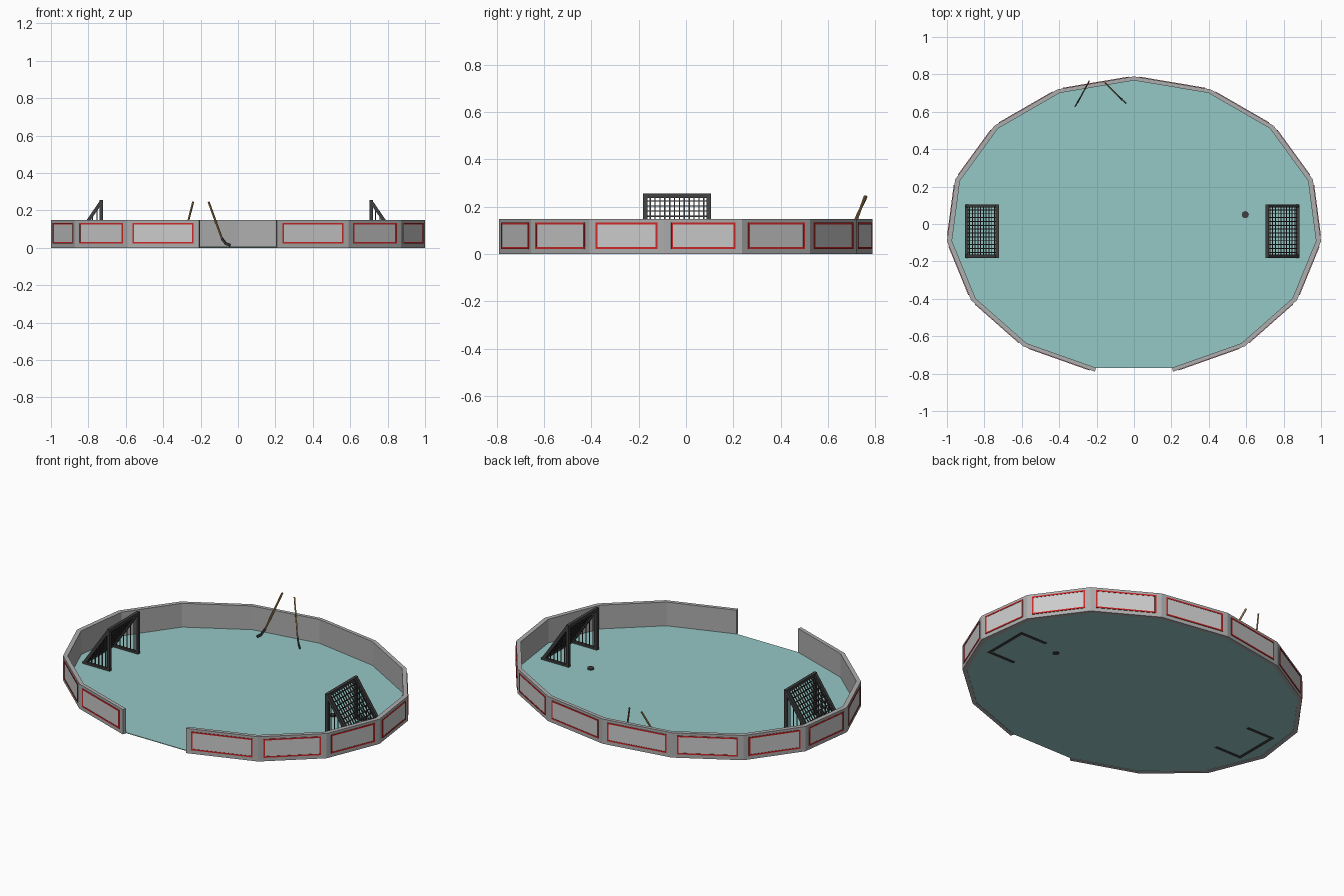
import bpy, bmesh
from math import sin, cos, pi
from mathutils import Vector, Matrix

if "Cube" in bpy.data.objects:
    bpy.data.objects.remove(bpy.data.objects["Cube"])

SIDES, RX, RY, CY, H = 15, 1.0055, 0.798, -0.009, 0.148


def mat(name, r, g, b):
    m = bpy.data.materials.new(name)
    m.diffuse_color = (r, g, b, 1)
    m.use_nodes = True
    m.node_tree.nodes["Principled BSDF"].inputs["Base Color"].default_value = m.diffuse_color
    return m


ICE = mat("ice", 0.30, 0.58, 0.56)
RED = mat("red_trim", 0.62, 0.02, 0.02)
WALL = mat("wall_grey", 0.42, 0.42, 0.42)
PANEL = mat("panel_grey", 0.55, 0.55, 0.55)
DARK = mat("dark_metal", 0.05, 0.05, 0.05)
WOOD = mat("wood", 0.33, 0.20, 0.08)


def finish(bm, name, material):
    bmesh.ops.recalc_face_normals(bm, faces=bm.faces)
    me = bpy.data.meshes.new(name)
    bm.to_mesh(me)
    bm.free()
    me.materials.append(material)
    ob = bpy.data.objects.new(name, me)
    bpy.context.collection.objects.link(ob)
    return ob


def box(bm, centre, axes, size):
    """Box with given centre, three axis vectors and full sizes."""
    m = Matrix([axes[0] * size[0], axes[1] * size[1], axes[2] * size[2]]).transposed().to_4x4()
    bmesh.ops.create_cube(bm, size=1, matrix=Matrix.Translation(centre) @ m)


def beam(bm, a, b, w, h=None):
    """Rectangular bar from a to b, w wide and h tall."""
    a, b = Vector(a), Vector(b)
    d = (b - a).normalized()
    side = d.cross(Vector((0, 0, 1)))
    side = side.normalized() if side.length > 0.01 else Vector((0, 1, 0))
    box(bm, (a + b) / 2, (d, side, d.cross(side)), ((b - a).length, w, h or w))


def ring(i, scale, z):
    a = 2 * pi * i / SIDES
    return Vector((RX * scale * sin(a), CY + RY * scale * cos(a), z))


# Ice floor
bm = bmesh.new()
f = bm.faces.new([bm.verts.new(ring(i, 0.975, 0.002)) for i in range(SIDES)])
up = bmesh.ops.extrude_face_region(bm, geom=[f])
bmesh.ops.translate(bm, vec=(0, 0, 0.004), verts=[v for v in up["geom"] if isinstance(v, bmesh.types.BMVert)])
finish(bm, "ice_floor", ICE)

# Boards: open ring, gap at the front
bm = bmesh.new()
loops = [[bm.verts.new(ring(i, s, z)) for s, z in ((1, 0), (1, H), (0.973, H), (0.973, 0))]
         for i in range(-7, 8)]
for p, q in zip(loops, loops[1:]):
    for k in range(4):
        bm.faces.new((p[k], p[k - 1], q[k - 1], q[k]))
bm.faces.new(loops[0])
bm.faces.new(loops[-1])
finish(bm, "boards", WALL)

# Advertising panels with red trim on every outer face
panels, trim = bmesh.new(), bmesh.new()
Z = Vector((0, 0, 1))
Z0, Z1, M, W = 0.022, 0.133, 0.03, 0.008
for i in range(-7, 7):
    a, b = ring(i, 1, 0), ring(i + 1, 1, 0)
    d = (b - a).normalized()
    n = d.cross(Z)
    if n.dot(a) < 0:
        n = -n
    length = (b - a).length - 2 * M
    c = (a + b) / 2 + Z * (Z0 + Z1) / 2
    ax = (d, n, Z)
    box(panels, c, ax, (length, 0.003, Z1 - Z0))
    for s in (-1, 1):
        box(trim, c + Z * s * (Z1 - Z0 - W) / 2, ax, (length, 0.007, W))
        box(trim, c + d * s * (length - W) / 2, ax, (W, 0.007, Z1 - Z0 - 2 * W))
finish(panels, "board_panels", PANEL)
finish(trim, "panel_trim", RED)


# Goals: vertical mouth, sloping net at the back, U-shaped base
def goal(name, mouth, back):
    T, y0, y1, top = 0.018, -0.172, 0.096, 0.246
    s = 1 if back > mouth else -1
    xf, xb, zb = mouth + s * T / 2, back - s * T / 2, T / 2
    bm = bmesh.new()
    for y in (y0, y1):
        beam(bm, (xf, y, 0), (xf, y, top + T / 2), T)
        beam(bm, (xf, y, zb), (xb, y, zb), T)
        beam(bm, (xf, y, top), (xb, y, zb), T)
    for x, z in ((xf, top), (xb, zb)):
        beam(bm, (x, y0 - T / 2, z), (x, y1 + T / 2, z), T)
    finish(bm, name + "_frame", DARK)

    bm = bmesh.new()
    N = 0.005
    for k in range(1, 13):
        y = y0 + (y1 - y0) * k / 13
        beam(bm, (xf, y, top), (xb, y, zb), N)
    for k in range(1, 11):
        t = k / 11
        x, z = xf + (xb - xf) * t, top + (zb - top) * t
        beam(bm, (x, y0, z), (x, y1, z), N)
    for k in range(1, 7):
        t = k / 7
        x, z = xf + (xb - xf) * t, top + (zb - top) * t
        for y in (y0, y1):
            beam(bm, (x, y, zb), (x, y, z), N)
    finish(bm, name + "_net", DARK)


goal("left_goal", -0.722, -0.903)
goal("right_goal", 0.703, 0.884)

# Puck
bm = bmesh.new()
bmesh.ops.create_cone(bm, cap_ends=True, segments=16, radius1=0.019, radius2=0.019, depth=0.014,
                      matrix=Matrix.Translation((0.595, 0.05, 0.007)))
finish(bm, "puck", DARK)


# Sticks leaning on the back boards
def stick(name, top, heel, toe):
    bm = bmesh.new()
    beam(bm, top, heel, 0.007, 0.009)
    finish(bm, name + "_shaft", WOOD)
    bm = bmesh.new()
    top, heel, toe = Vector(top), Vector(heel), Vector(toe)
    mid = heel.lerp(toe, 0.4) - Z * 0.006
    beam(bm, heel.lerp(top, 0.06), mid, 0.008, 0.012)
    beam(bm, mid, toe, 0.007, 0.014)
    finish(bm, name + "_blade", DARK)


stick("right_stick", (-0.157, 0.757, 0.245), (-0.082, 0.682, 0.038), (-0.042, 0.645, 0.014))
stick("left_stick", (-0.24, 0.763, 0.245), (-0.293, 0.665, 0.038), (-0.315, 0.628, 0.014))
